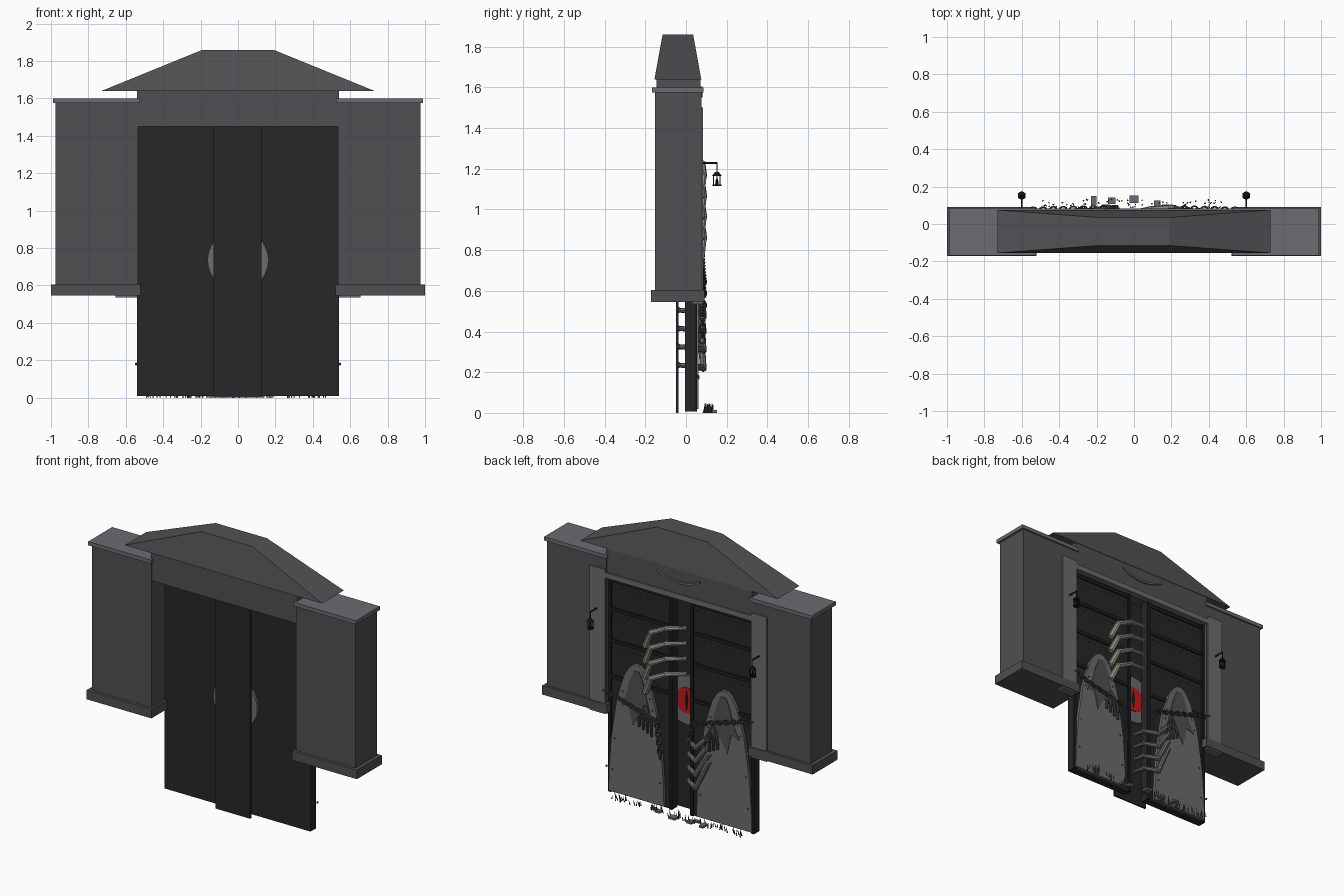
import bpy, bmesh, math, random
from mathutils import Vector, Matrix

random.seed(4)
cube = bpy.data.objects.get("Cube")
if cube:
    bpy.data.objects.remove(cube, do_unlink=True)


def material(name, r, g, b):
    m = bpy.data.materials.new(name)
    m.use_nodes = True
    m.diffuse_color = (r, g, b, 1)
    m.node_tree.nodes["Principled BSDF"].inputs["Base Color"].default_value = (r, g, b, 1)
    return m


WALL = material("dark stone", .08, .078, .084)
ROOF = material("roof slate", .085, .084, .09)
PALE = material("pale stone", .15, .147, .16)
DOOR = material("black wood", .02, .02, .02)
IRON = material("black iron", .012, .012, .013)
CHAIN = material("chain grey", .065, .065, .07)
BONE = material("bone", .30, .295, .25)
RED = material("red eye", .55, .01, .01)


def finish(name, bm, mat, smooth=False):
    bmesh.ops.recalc_face_normals(bm, faces=bm.faces)
    mesh = bpy.data.meshes.new(name)
    bm.to_mesh(mesh)
    bm.free()
    mesh.materials.append(mat)
    for p in mesh.polygons:
        p.use_smooth = smooth
    ob = bpy.data.objects.new(name, mesh)
    bpy.context.collection.objects.link(ob)
    return ob


def add_box(bm, x, y, z):
    size = Matrix.Diagonal((x[1] - x[0], y[1] - y[0], z[1] - z[0], 1))
    mid = Matrix.Translation((sum(x) / 2, sum(y) / 2, sum(z) / 2))
    return bmesh.ops.create_cube(bm, size=1, matrix=mid @ size)["verts"]


def box(name, x, y, z, mat):
    bm = bmesh.new()
    add_box(bm, x, y, z)
    return finish(name, bm, mat)


def add_rod(bm, a, b, r1, r2, sides=8):
    a, b = Vector(a), Vector(b)
    turn = (b - a).to_track_quat('Z', 'Y').to_matrix().to_4x4()
    bmesh.ops.create_cone(bm, cap_ends=True, segments=sides, radius1=r1, radius2=r2,
                          depth=(b - a).length, matrix=Matrix.Translation((a + b) / 2) @ turn)


def add_ball(bm, p, r):
    bmesh.ops.create_icosphere(bm, subdivisions=1, radius=r, matrix=Matrix.Translation(p))


def plate(name, outline, y0, y1, mat):
    bm = bmesh.new()
    face = bm.faces.new([bm.verts.new((x, y0, z)) for x, z in outline])
    out = bmesh.ops.extrude_face_region(bm, geom=[face])["geom"]
    bmesh.ops.translate(bm, vec=(0, y1 - y0, 0),
                        verts=[v for v in out if isinstance(v, bmesh.types.BMVert)])
    return finish(name, bm, mat)


def circle(r, cz, n=40):
    return [(r * math.cos(i * math.tau / n), cz + r * math.sin(i * math.tau / n)) for i in range(n)]


def span(s, a, b):
    return tuple(sorted((s * a, s * b)))


# Header and hipped roof
box("header", (-.54, .54), (-.145, .072), (1.45, 1.645), WALL)
bm = bmesh.new()
for v in add_box(bm, (-.73, .73), (-.155, .075), (1.64, 1.86)):
    if v.co.z > 1.8:
        v.co.x = math.copysign(.19, v.co.x)
        v.co.y = .035 if v.co.y > 0 else -.115
finish("roof", bm, ROOF)
box("lintel", (-.56, .56), (.04, .083), (1.445, 1.48), PALE)

# Curved moulding over the door
arc = [(.32 * math.sin(t), 1.87 - .32 * math.cos(t)) for t in [(i - 8) * .065 for i in range(17)]]
inner = [(x, z + .012) for x, z in reversed(arc)]
plate("header_arc", arc + inner, .07, .082, PALE)

# Centre board and eye behind the gap
box("centre_board", (-.13, .125), (-.05, -.038), (0, 1.45), DOOR)
plate("eye_disc", circle(.163, .735), -.03, -.012, PALE)
plate("eye_iris", circle(.085, .735), -.012, -.006, RED)
plate("eye_pupil", [(-.012, .735), (0, .67), (.012, .735), (0, .80)], -.006, -.002, IRON)

ARCH = [(.205, .02), (.2, .17), (.185, .38), (.145, .64), (.125, .71), (.09, .82), (.055, .88), (.02, .91)]
HOLE = [(.02, .87), (.05, .8), (.075, .7), (.12, .61), (.06, .63), (.03, .5),
        (-.02, .59), (-.11, .56), (-.075, .7), (-.05, .8), (-.02, .87)]

for s, side in ((1, "left"), (-1, "right")):
    # Pillar, base, cap and jamb
    box(side + "_pillar", span(s, .535, .975), (-.152, .075), (.56, 1.59), WALL)
    box(side + "_pillar_base", span(s, .52, 1), (-.172, .09), (.545, .605), WALL)
    box(side + "_pillar_cap", span(s, .525, .99), (-.168, .085), (1.575, 1.6), PALE)
    box(side + "_jamb", span(s, .54, .655), (.03, .084), (.535, 1.5), PALE)

    # Door leaf with rails, stiles and rivets
    box(side + "_door", span(s, .068, .54), (-.005, .042), (.008, 1.45), DOOR)
    bm = bmesh.new()
    for z in (.78, 1.02, 1.23, 1.425):
        add_box(bm, span(s, .09, .525), (.04, .05), (z - .012, z + .012))
    for x in (.068, .518):
        add_box(bm, span(s, x, x + .022), (.04, .053), (.008, 1.449))
    finish(side + "_door_rails", bm, IRON)
    bm = bmesh.new()
    for z in (.98, 1.19, 1.385):
        for i in range(9):
            add_ball(bm, (s * (.12 + i * .047), .043, z), .006)
    add_ball(bm, (s * .545, .06, .18), .008)
    finish(side + "_door_rivets", bm, CHAIN)

    # Pointed panel with a jagged recess
    outline = ARCH + [(-x, z) for x, z in reversed(ARCH)]
    plate(side + "_panel", [(s * .325 + x, z) for x, z in outline], .042, .062, PALE)
    plate(side + "_panel_recess", [(s * (.32 + x), z) for x, z in HOLE], .062, .066, WALL)
    bm = bmesh.new()
    for w, z in ARCH[1:5]:
        for k in (-1, 1):
            add_ball(bm, (s * .325 + k * (w - .025), .062, z), .006)
    finish(side + "_panel_studs", bm, CHAIN)

    # Lantern on a bracket
    bm = bmesh.new()
    x = s * .6
    add_rod(bm, (x, .075, 1.228), (x, .155, 1.228), .005, .005)
    add_rod(bm, (x, .152, 1.17), (x, .152, 1.228), .003, .003)
    add_rod(bm, (x, .152, 1.165), (x, .152, 1.185), .024, .008, 6)
    add_rod(bm, (x, .152, 1.115), (x, .152, 1.123), .022, .022, 6)
    add_rod(bm, (x, .152, 1.123), (x, .152, 1.15), .009, .005, 6)
    for i in range(6):
        dx, dy = .018 * math.cos(i * math.pi / 3), .018 * math.sin(i * math.pi / 3)
        add_rod(bm, (x + dx, .152 + dy, 1.118), (x + dx, .152 + dy, 1.168), .003, .003, 5)
    finish(side + "_lantern", bm, IRON)

# Chains made of alternating links
bpy.ops.mesh.primitive_torus_add(major_segments=10, minor_segments=5, major_radius=.014, minor_radius=.0045)
link = bpy.context.object
link_mesh = link.data
link_mesh.name = "chain_link"
link_mesh.materials.append(CHAIN)
bpy.data.objects.remove(link)
for v in link_mesh.vertices:
    v.co.x *= 1.35


def chain(name, a, b):
    a, b = Vector(a), Vector(b)
    n = int((b - a).length / .027)
    turn = (b - a).to_track_quat('X', 'Z').to_matrix().to_4x4()
    for i in range(n + 1):
        ob = bpy.data.objects.new(f"{name}_link", link_mesh)
        ob.matrix_world = Matrix.Translation(a.lerp(b, i / n)) @ turn @ Matrix.Rotation(i % 2 * math.pi / 2, 4, 'X')
        bpy.context.collection.objects.link(ob)


chain("left_chain", (.54, .075, .69), (.16, .085, .585))
chain("left_chain_end", (.16, .085, .585), (.135, .08, .36))
chain("right_chain", (-.54, .075, .77), (-.11, .085, .645))
chain("right_chain_end", (-.11, .085, .645), (-.09, .085, .53))


# Skeletal hands gripping the door edges
def finger(bm, joints, r):
    for i, (a, b) in enumerate(zip(joints, joints[1:])):
        add_rod(bm, a, b, r * (1 - .12 * i), r * (.85 - .12 * i))
        add_ball(bm, b, r * (1.05 - .12 * i))


bm = bmesh.new()
for i in range(4):
    d = .102 * i
    finger(bm, [(.25, .07, 1.06 - d), (.2, .085, 1.17 - d), (.09, .08, 1.225 - d), (-.03, .055, 1.25 - d)], .021)
finish("upper_hand", bm, BONE)
bm = bmesh.new()
for i in range(4):
    d = .09 * i
    finger(bm, [(-.22, .07, .58 - d * .6), (-.13, .085, .49 - d), (-.05, .04, .5 - d), (-.04, -.035, .505 - d)], .019)
finish("lower_hand", bm, PALE)
bm = bmesh.new()
for s in (-1, 1):
    for i in range(4):
        x = s * (.2 + .03 * i)
        finger(bm, [(s * .25, .07, .66), (x, .082, .56), (x, .08, .48 + .015 * i)], .011)
finish("small_hands", bm, CHAIN)

# Grass blades and loose stones at the threshold
bm = bmesh.new()
for i in range(70):
    x, y = random.uniform(-.5, .5), random.uniform(.085, .13)
    add_rod(bm, (x, y, 0), (x + random.uniform(-.01, .01), y + .005, random.uniform(.025, .05)), .004, .001, 4)
finish("grass", bm, CHAIN)
bm = bmesh.new()
for x, y, w, d in ((-.215, .125, .03, .05), (-.12, .125, .04, .035), (0, .133, .05, .04),
                   (.125, .11, .035, .03), (-.15, .095, .04, .02), (.17, .095, .04, .02)):
    add_box(bm, (x - w / 2, x + w / 2), (y - d / 2, y + d / 2), (0, .014))
finish("loose_stones", bm, PALE)
